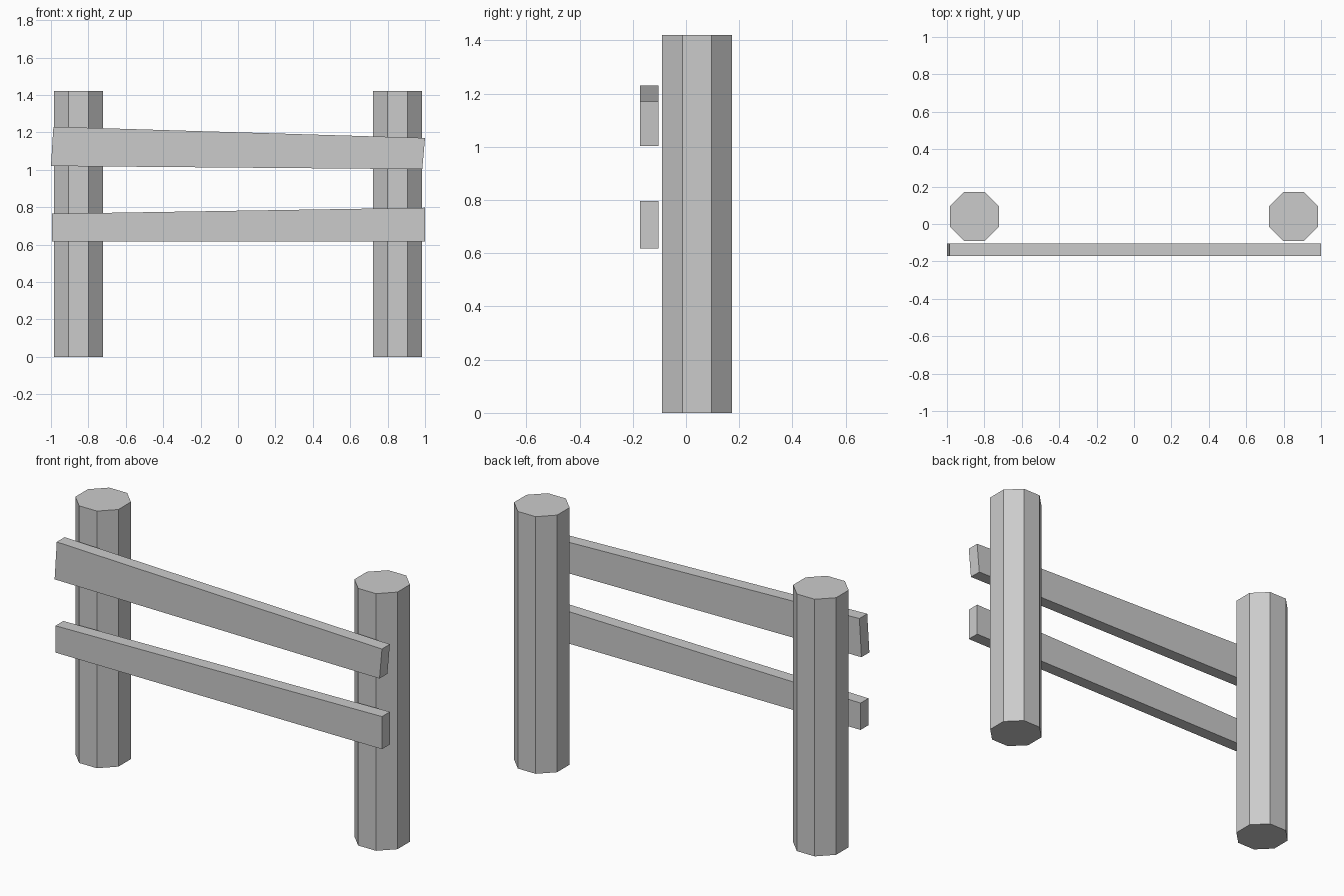
import bpy, math
from math import radians, cos

if "Cube" in bpy.data.objects:
    bpy.data.objects.remove(bpy.data.objects["Cube"])

APOTHEM = 0.1315
HEIGHT = 1.42

# Octagonal post with flat sides facing the axes
def post(name, x):
    bpy.ops.mesh.primitive_cylinder_add(vertices=8, radius=APOTHEM / cos(radians(22.5)),
                                        depth=HEIGHT, location=(x, 0.0405, HEIGHT / 2))
    ob = bpy.context.object
    ob.name = name
    # turn the mesh so that a face, not a corner, points forward
    for v in ob.data.vertices:
        a = math.atan2(v.co.y, v.co.x) + radians(22.5)
        r = math.hypot(v.co.x, v.co.y)
        v.co.x, v.co.y = r * cos(a), r * math.sin(a)

# Plank extruded from its front outline (x, z)
def rail(name, outline, y0=-0.172, y1=-0.103):
    n = len(outline)
    verts = [(x, y, z) for y in (y0, y1) for x, z in outline]
    faces = [tuple(range(n)), tuple(reversed(range(n, 2 * n)))]
    faces += [(i, i + n, (i + 1) % n + n, (i + 1) % n) for i in range(n)]
    me = bpy.data.meshes.new(name)
    me.from_pydata(verts, [], faces)
    bpy.context.collection.objects.link(bpy.data.objects.new(name, me))

# Two posts
post("left_post", -0.8525)
post("right_post", 0.8525)

# Two tapered rails nailed to the front, outlines counter-clockwise
rail("upper_rail", [(-1.0, 1.02), (0.985, 1.003), (1.0, 1.17), (-0.987, 1.23)])
rail("lower_rail", [(-0.995, 0.617), (1.0, 0.617), (1.0, 0.797), (-0.995, 0.765)])
